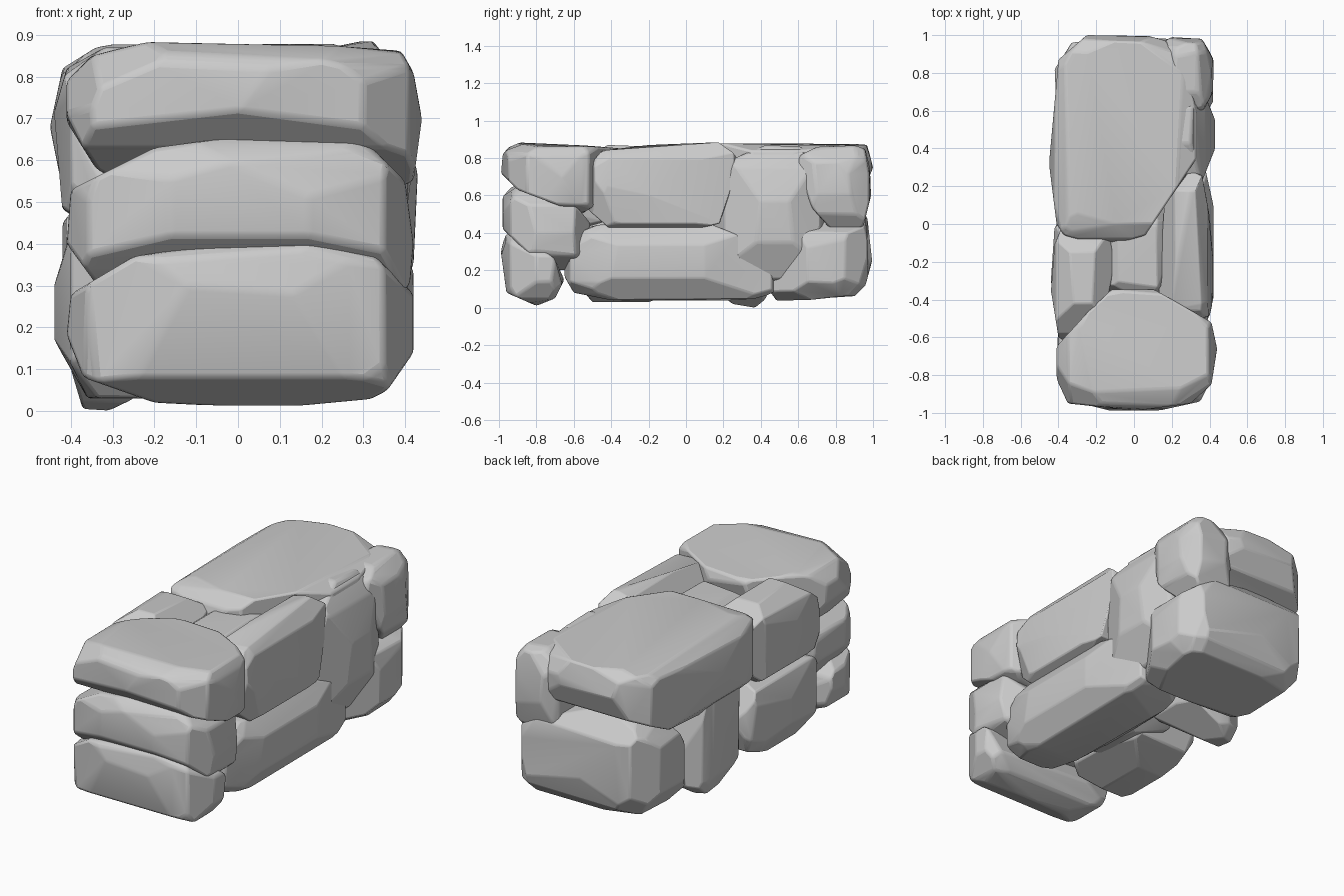
import bpy, bmesh, math, random
from mathutils import Vector
from mathutils.geometry import convex_hull_2d

random.seed(7)
AXES = {"front": (0, 2), "side": (1, 2), "top": (0, 1)}


def cut(bm, co, no):
    """Slice off everything beyond a plane and close the hole."""
    bmesh.ops.bisect_plane(bm, geom=bm.verts[:] + bm.edges[:] + bm.faces[:], dist=1e-5,
                           plane_co=co, plane_no=no, clear_outer=True)
    rim = [e for e in bm.edges if e.is_boundary]
    if rim:
        bmesh.ops.holes_fill(bm, edges=rim, sides=0)


def rock(name, chops=30, power=3.6, **outlines):
    """Boulder carved from a block by its outlines, then chipped and softened."""
    bm = bmesh.new()
    bmesh.ops.create_cube(bm, size=4)
    for view, pts in outlines.items():
        a, b = AXES[view]
        pts = [Vector(p) for p in pts]
        pts = [pts[i] for i in convex_hull_2d(pts)]
        mid = sum(pts, Vector((0, 0))) / len(pts)
        for p, q in zip(pts, pts[1:] + pts[:1]):
            n2 = Vector((q.y - p.y, p.x - q.x))
            if n2.dot(p - mid) < 0:
                n2.negate()
            co, no = Vector((0, 0, 0)), Vector((0, 0, 0))
            co[a], co[b], no[a], no[b] = p.x, p.y, n2.x, n2.y
            cut(bm, co, no.normalized())
    # chipped facets that round the block towards a superellipsoid
    lo = Vector([min(v.co[i] for v in bm.verts) for i in range(3)])
    hi = Vector([max(v.co[i] for v in bm.verts) for i in range(3)])
    mid, half = (lo + hi) / 2, (hi - lo) / 2
    k = power / (power - 1)
    for i in range(chops):
        z = 1 - 2 * (i + 0.5) / chops
        t = i * 2.4 + random.uniform(-0.3, 0.3)
        r = math.sqrt(1 - z * z)
        n = Vector((r * math.cos(t), r * math.sin(t), z))
        reach = sum(abs(c) ** k for c in n) ** (1 / k) * random.uniform(0.96, 1.04)
        d = Vector([n[j] / half[j] for j in range(3)])
        cut(bm, mid + d * (reach / d.length_squared), d.normalized())
    bmesh.ops.remove_doubles(bm, verts=bm.verts[:], dist=0.03)
    cos = [v.co.copy() for v in bm.verts]
    bm.clear()
    for c in cos:
        bm.verts.new(c)
    bmesh.ops.convex_hull(bm, input=bm.verts[:])
    bmesh.ops.delete(bm, geom=[v for v in bm.verts if not v.link_faces], context='VERTS')
    bmesh.ops.dissolve_limit(bm, angle_limit=math.radians(10), verts=bm.verts[:], edges=bm.edges[:])
    bmesh.ops.recalc_face_normals(bm, faces=bm.faces[:])
    me = bpy.data.meshes.new(name)
    bm.to_mesh(me)
    bm.free()
    ob = bpy.data.objects.new(name, me)
    bpy.context.collection.objects.link(ob)
    bev = ob.modifiers.new("soft_edges", 'BEVEL')
    bev.width, bev.segments = 0.012, 2
    bev.limit_method = 'ANGLE'
    bev.angle_limit = math.radians(12)
    bpy.ops.object.select_all(action='DESELECT')
    ob.select_set(True)
    bpy.context.view_layer.objects.active = ob
    bpy.ops.object.shade_smooth_by_angle(angle=math.radians(20))
    return ob


# three slabs stacked at the front
rock("front_top_rock",
     front=[(-.41, .79), (-.35, .85), (-.2, .89), (.3, .89), (.38, .88), (.42, .81), (.44, .7), (.42, .55),
            (.3, .5), (-.2, .5), (-.34, .58), (-.41, .69)],
     side=[(-.98, .82), (-.93, .88), (-.8, .89), (-.33, .85), (-.4, .6), (-.56, .5), (-.9, .63), (-.99, .72)],
     top=[(-.41, -.65), (-.28, -.5), (-.08, -.31), (.06, -.32), (.22, -.41), (.41, -.52), (.44, -.66),
          (.41, -.85), (.3, -.95), (0, -.99), (-.35, -.95), (-.42, -.8)])
slab_plan = [(-.42, -.78), (-.36, -.93), (-.1, -.995), (.1, -.995), (.35, -.94), (.42, -.8), (.42, -.6),
             (.2, -.45), (-.2, -.45), (-.4, -.55)]
rock("front_middle_rock", top=slab_plan,
     front=[(-.40, .53), (-.2, .63), (.1, .67), (.3, .65), (.4, .55), (.42, .4), (.41, .28), (.2, .2),
            (-.3, .25), (-.41, .4)],
     side=[(-.92, .67), (-.98, .61), (-.98, .42), (-.8, .25), (-.66, .18), (-.55, .28), (-.51, .45), (-.6, .56)])
rock("front_bottom_rock", top=slab_plan,
     front=[(-.41, .18), (-.4, .28), (-.25, .37), (.13, .425), (.33, .37), (.42, .28), (.42, .14), (.36, .05),
            (.28, .01), (0, .01), (-.2, .02), (-.37, .08)],
     side=[(-.96, .42), (-.99, .3), (-.96, .08), (-.8, .01), (-.7, .05), (-.65, .15), (-.7, .26), (-.9, .42)])

# right-hand wall
rock("right_upper_rock",
     side=[(-.52, .46), (-.5, .78), (-.45, .84), (-.2, .87), (.18, .885), (.29, .82), (.27, .72), (.18, .45),
           (.05, .42), (-.4, .4)],
     top=[(.13, -.4), (.14, -.1), (.16, .1), (.3, .29), (.36, .26), (.4, .05), (.42, -.2), (.41, -.5), (.3, -.56),
          (.17, -.5)],
     front=[(.1, .45), (.1, .7), (.22, .87), (.32, .89), (.39, .8), (.42, .6), (.4, .45), (.3, .4)])
rock("right_lower_rock",
     side=[(-.67, .2), (-.53, .44), (-.2, .46), (.1, .46), (.3, .38), (.48, .2), (.5, .1), (.4, .05), (.1, .03),
           (-.4, .04), (-.6, .08)],
     top=[(0, -.5), (0, .35), (.2, .5), (.34, .46), (.42, .1), (.42, -.4), (.36, -.62), (.2, -.65)],
     front=[(0, .1), (0, .4), (.2, .48), (.35, .44), (.43, .32), (.42, .16), (.34, .04), (.1, .02)])
rock("right_tall_rock",
     side=[(.14, .45), (.26, .8), (.45, .88), (.62, .86), (.72, .7), (.77, .4), (.6, .18), (.45, .12), (.25, .25)],
     top=[(-.1, .2), (.2, .12), (.35, .2), (.43, .4), (.43, .55), (.36, .72), (.1, .8), (-.1, .7)],
     front=[(-.1, .2), (-.1, .7), (.15, .87), (.3, .87), (.38, .75), (.435, .55), (.42, .35), (.33, .15), (.1, .1)])

# back stones
rock("back_upper_right_rock",
     side=[(.58, .8), (.7, .86), (.9, .87), (.98, .84), (.99, .6), (.95, .44), (.87, .37), (.79, .4), (.68, .52),
           (.62, .66)],
     top=[(.12, .75), (.12, .95), (.2, .99), (.36, .98), (.42, .88), (.42, .7), (.36, .58), (.2, .6)],
     front=[(.1, .5), (.12, .8), (.22, .87), (.34, .87), (.41, .78), (.43, .66), (.4, .5), (.3, .37), (.2, .38)])
rock("back_lower_rock",
     side=[(.4, .1), (.47, .2), (.7, .56), (.85, .6), (.97, .48), (.995, .25), (.96, .12), (.9, .06), (.6, .03),
           (.45, .04)],
     front=[(-.42, .2), (-.42, .45), (-.3, .6), (-.1, .61), (.25, .49), (.4, .4), (.43, .28), (.42, .14), (.33, .04),
            (0, .02), (-.3, .04)],
     top=[(-.41, .6), (-.42, .82), (-.33, .96), (0, 1.0), (.33, .97), (.41, .85), (.42, .65), (.3, .45), (0, .4),
          (-.3, .44)])

# large capping boulder
rock("top_rock", power=4.5,
     top=[(-.37, -.06), (-.15, -.12), (.06, -.06), (.16, .1), (.34, .36), (.35, .5), (.3, .75), (.17, .97),
          (.08, .995), (-.25, 1.0), (-.40, .87), (-.45, .32), (-.41, 0)],
     side=[(-.12, .7), (-.08, .82), (.0, .875), (.65, .9), (.97, .87), (1, .75), (.95, .62), (.7, .5), (.3, .43),
           (-.05, .5)],
     front=[(-.45, .68), (-.42, .82), (-.34, .87), (-.2, .895), (.2, .89), (.33, .84), (.36, .7), (.34, .5),
            (0, .43), (-.35, .45), (-.42, .53)])

# left-hand wall
rock("left_upper_rock",
     side=[(-.66, .5), (-.58, .75), (-.42, .87), (-.15, .86), (.02, .75), (.05, .58), (-.1, .45), (-.4, .42), (-.6, .44)],
     top=[(-.42, -.1), (-.44, -.35), (-.4, -.6), (-.3, -.66), (-.15, -.45), (-.1, -.2), (-.15, .02), (-.36, .04)],
     front=[(-.42, .48), (-.45, .68), (-.41, .82), (-.32, .87), (-.22, .87), (-.1, .76), (-.1, .48), (-.3, .42)])
rock("left_lower_rock",
     side=[(-.66, .22), (-.58, .42), (-.3, .5), (-.05, .45), (.06, .28), (0, .1), (-.2, .03), (-.5, .03)],
     top=[(-.42, 0), (-.44, -.3), (-.4, -.58), (-.25, -.66), (0, -.5), (0, .05), (-.3, .08)],
     front=[(-.44, .17), (-.44, .3), (-.4, .43), (-.2, .5), (0, .45), (0, .1), (-.2, .03), (-.36, .03)])
rock("left_tall_rock",
     side=[(.02, .4), (.08, .64), (.25, .66), (.38, .5), (.45, .22), (.43, .05), (.37, .0), (.25, .02), (.08, .15)],
     top=[(-.4, .1), (-.42, .25), (-.38, .4), (-.2, .48), (-.05, .4), (-.05, .1), (-.3, .0)],
     front=[(-.4, .1), (-.42, .35), (-.4, .55), (-.3, .66), (-.05, .6), (-.05, .15), (-.3, .0), (-.37, .0)])

# filler stone seen in the gap on top
rock("core_rock",
     top=[(-.2, -.4), (.2, -.42), (.2, .2), (.1, .3), (-.2, .25)],
     side=[(-.5, .3), (-.45, .78), (-.1, .82), (.2, .75), (.25, .3), (0, .08), (-.4, .1)],
     front=[(-.2, .15), (-.2, .72), (-.08, .8), (.12, .8), (.2, .72), (.2, .15), (0, .08)])
